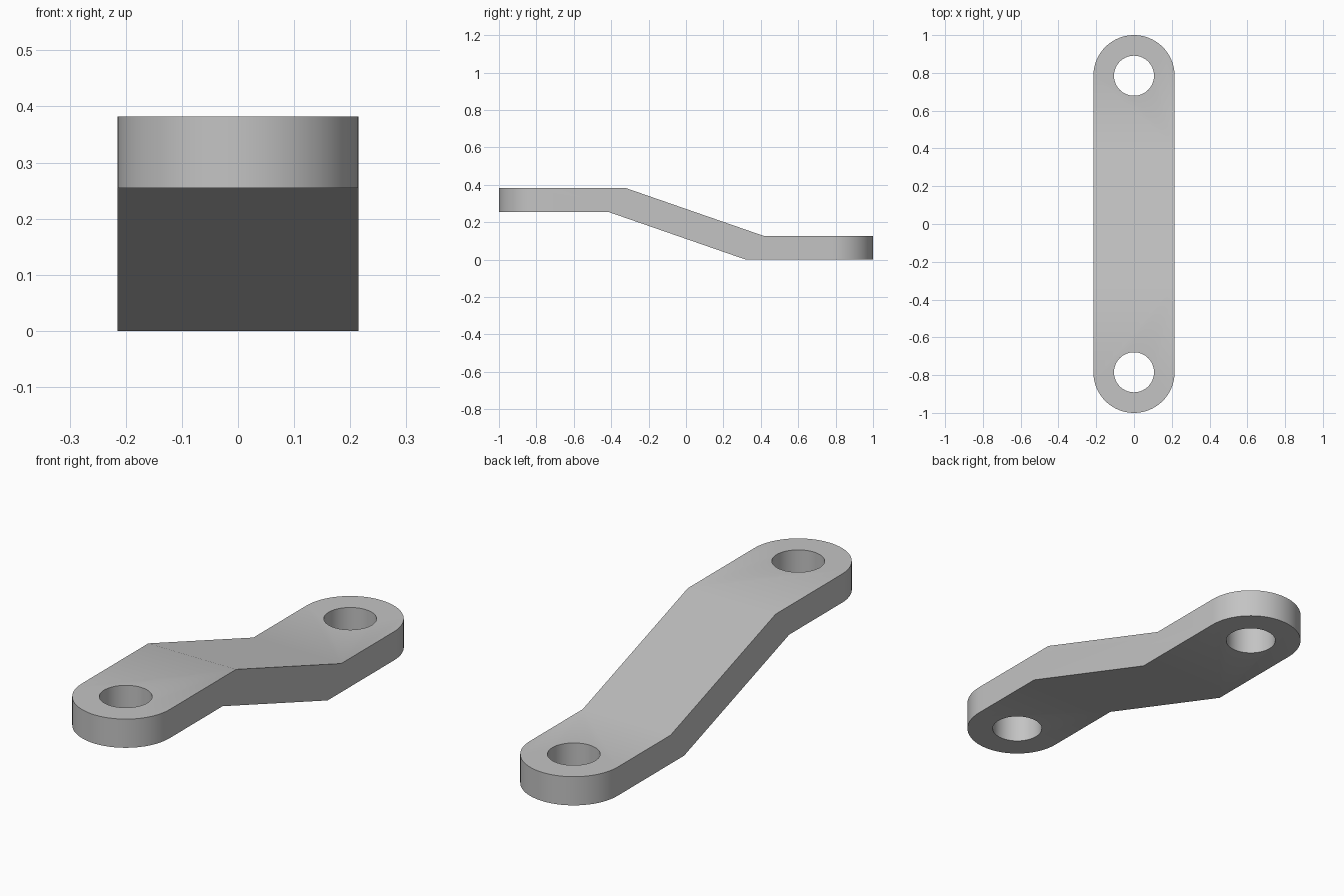
import bpy
import bmesh
import math
from mathutils import Vector

cube = bpy.data.objects.get("Cube")
if cube:
    bpy.data.objects.remove(cube, do_unlink=True)

HALF_WIDTH = 0.215
EYE_Y = 1 - HALF_WIDTH
HOLE_RADIUS = 0.106
SEGMENTS = 64

steel = bpy.data.materials.new("plain grey")
steel.use_nodes = True
grey = (0.55, 0.55, 0.55, 1)
steel.diffuse_color = grey
steel.node_tree.nodes["Principled BSDF"].inputs["Base Color"].default_value = grey


def prism(name, outline, direction):
    """Extrude a closed flat outline along a direction into a solid."""
    bm = bmesh.new()
    face = bm.faces.new([bm.verts.new(p) for p in outline])
    result = bmesh.ops.extrude_face_region(bm, geom=[face])
    moved = [v for v in result["geom"] if isinstance(v, bmesh.types.BMVert)]
    bmesh.ops.translate(bm, verts=moved, vec=Vector(direction))
    bmesh.ops.recalc_face_normals(bm, faces=bm.faces)
    mesh = bpy.data.meshes.new(name)
    bm.to_mesh(mesh)
    bm.free()
    obj = bpy.data.objects.new(name, mesh)
    bpy.context.collection.objects.link(obj)
    mesh.materials.append(steel)
    return obj


def arc(centre_y, radius, start, sweep, steps):
    """Points along a horizontal arc, just below the ground."""
    angles = [start + sweep * i / steps for i in range(steps + 1)]
    return [(radius * math.cos(a), centre_y + radius * math.sin(a), -0.1) for a in angles]


def boolean(target, cutter, operation):
    mod = target.modifiers.new(operation.title(), "BOOLEAN")
    mod.operation = operation
    mod.solver = "EXACT"
    mod.object = cutter
    bpy.context.view_layer.objects.active = target
    bpy.ops.object.modifier_apply(modifier=mod.name)
    bpy.data.objects.remove(cutter, do_unlink=True)


# Offset strap: stepped side profile, wider than the finished part
profile = [(-1.1, 0.255), (-0.415, 0.255), (0.32, 0), (1.1, 0),
           (1.1, 0.127), (0.415, 0.127), (-0.32, 0.382), (-1.1, 0.382)]
strap = prism("offset_link_strap", [(-0.3, y, z) for y, z in profile], (0.6, 0, 0))

# Rounded ends
rounded = arc(EYE_Y, HALF_WIDTH, 0, math.pi, SEGMENTS // 2)
rounded += arc(-EYE_Y, HALF_WIDTH, math.pi, math.pi, SEGMENTS // 2)
boolean(strap, prism("rounded_outline", rounded, (0, 0, 0.6)), "INTERSECT")

# Bolt holes
for side in (-1, 1):
    ring = arc(side * EYE_Y, HOLE_RADIUS, 0, math.tau, SEGMENTS)[:-1]
    boolean(strap, prism("hole_cutter", ring, (0, 0, 0.6)), "DIFFERENCE")

# Smooth round walls, crisp rims
bpy.ops.object.select_all(action="DESELECT")
strap.select_set(True)
bpy.context.view_layer.objects.active = strap
bpy.ops.object.shade_smooth_by_angle(angle=math.radians(30))
